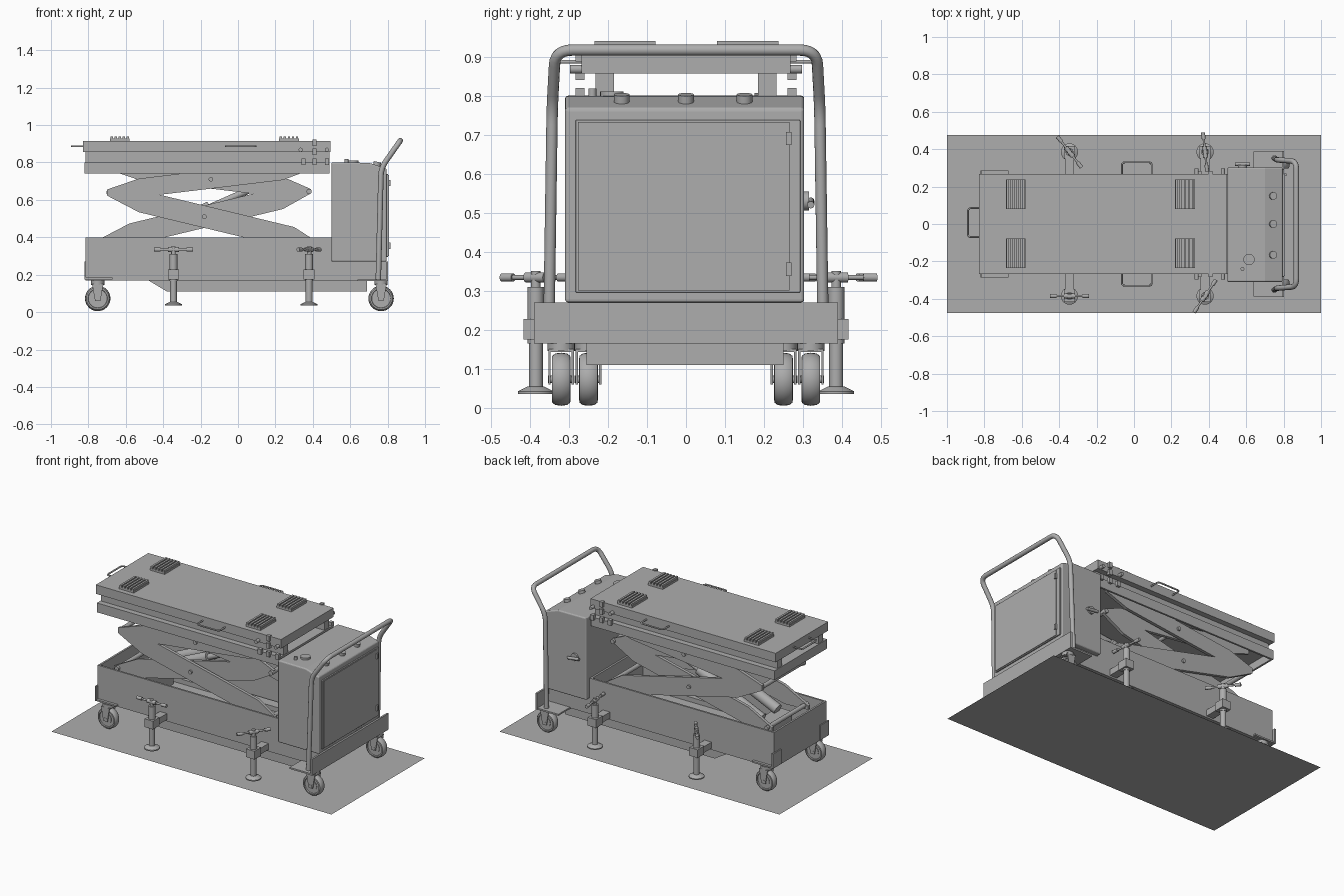
import bpy, bmesh, math
from mathutils import Vector, Matrix

if "Cube" in bpy.data.objects:
    bpy.data.objects.remove(bpy.data.objects["Cube"])

grey = bpy.data.materials.new("plain_grey")
grey.diffuse_color = (0.42, 0.42, 0.42, 1)
grey.use_nodes = True
grey.node_tree.nodes["Principled BSDF"].inputs["Base Color"].default_value = grey.diffuse_color


def finish(name, bm, bevel=0, smooth=False):
    bmesh.ops.recalc_face_normals(bm, faces=bm.faces[:])
    me = bpy.data.meshes.new(name)
    bm.to_mesh(me)
    bm.free()
    me.materials.append(grey)
    ob = bpy.data.objects.new(name, me)
    bpy.context.collection.objects.link(ob)
    if bevel:
        m = ob.modifiers.new("bevel", 'BEVEL')
        m.width, m.segments = bevel, 3
    if smooth:
        bpy.ops.object.select_all(action='DESELECT')
        ob.select_set(True)
        bpy.context.view_layer.objects.active = ob
        bpy.ops.object.shade_smooth_by_angle(angle=math.radians(40))
    return ob


def box(name, x, y, z, bevel=0):
    bm = bmesh.new()
    size = (x[1] - x[0], y[1] - y[0], z[1] - z[0])
    mid = ((x[0] + x[1]) / 2, (y[0] + y[1]) / 2, (z[0] + z[1]) / 2)
    bmesh.ops.create_cube(bm, size=1, matrix=Matrix.Translation(mid) @ Matrix.Diagonal((*size, 1)))
    return finish(name, bm, bevel)


def rod(name, a, b, r, r2=None, seg=24):
    a, b = Vector(a), Vector(b)
    d = b - a
    mat = Matrix.Translation((a + b) / 2) @ d.to_track_quat('Z', 'Y').to_matrix().to_4x4()
    bm = bmesh.new()
    bmesh.ops.create_cone(bm, cap_ends=True, segments=seg, radius1=r,
                          radius2=r if r2 is None else r2, depth=d.length, matrix=mat)
    return finish(name, bm, smooth=True)


def profile(name, pts, y0, y1, bevel=0):
    """Outline in x and z, extruded along y."""
    bm = bmesh.new()
    f = bm.faces.new([bm.verts.new((x, y0, z)) for x, z in pts])
    g = bmesh.ops.extrude_face_region(bm, geom=[f])
    bmesh.ops.translate(bm, vec=(0, y1 - y0, 0),
                        verts=[v for v in g['geom'] if isinstance(v, bmesh.types.BMVert)])
    return finish(name, bm, bevel)


def lathe(name, prof, center, axis='Z', seg=32):
    """Radius and height profile, spun round an axis."""
    bm = bmesh.new()
    vs = [bm.verts.new((r, 0, h)) for r, h in prof]
    es = [bm.edges.new(p) for p in zip(vs, vs[1:])]
    bmesh.ops.spin(bm, geom=vs + es, axis=(0, 0, 1), cent=(0, 0, 0), angle=2 * math.pi, steps=seg)
    bmesh.ops.remove_doubles(bm, verts=bm.verts[:], dist=1e-5)
    rot = Matrix.Rotation(math.pi / 2, 4, 'X') if axis == 'Y' else Matrix()
    bmesh.ops.transform(bm, verts=bm.verts[:], matrix=Matrix.Translation(center) @ rot)
    return finish(name, bm, smooth=True)


def tube(name, pts, r, fillet):
    """Bent pipe with rounded corners."""
    pts = [Vector(p) for p in pts]
    path = [pts[0]]
    for a, p, b in zip(pts, pts[1:], pts[2:]):
        s, e = p + (a - p).normalized() * fillet, p + (b - p).normalized() * fillet
        path += [s.lerp(p, t).lerp(p.lerp(e, t), t) for t in (0, .17, .33, .5, .67, .83, 1)]
    path.append(pts[-1])
    cu = bpy.data.curves.new(name, 'CURVE')
    cu.dimensions, cu.bevel_depth, cu.bevel_resolution, cu.use_fill_caps = '3D', r, 4, True
    sp = cu.splines.new('POLY')
    sp.points.add(len(path) - 1)
    for q, v in zip(sp.points, path):
        q.co = (*v, 1)
    cu.materials.append(grey)
    ob = bpy.data.objects.new(name, cu)
    bpy.context.collection.objects.link(ob)
    bpy.ops.object.select_all(action='DESELECT')
    ob.select_set(True)
    bpy.context.view_layer.objects.active = ob
    bpy.ops.object.convert(target='MESH')


# Ground sheet
bm = bmesh.new()
bmesh.ops.create_grid(bm, x_segments=1, y_segments=1, size=1, matrix=Matrix.Diagonal((1, .475, 1, 1)))
finish("floor_sheet", bm)

# Open chassis tray, rear deck and belly box
W = .268
box("tray_floor", (-.815, .8), (-W, W), (.17, .19))
for s in (-1, 1):
    ys = sorted((s * W, s * (W - .012)))
    box("tray_side", (-.815, .5), ys, (.17, .4))
    box("rear_side", (.5, .8), ys, (.17, .27))
box("tray_end", (-.815, -.803), (-W, W), (.17, .4))
box("tray_rear_wall", (.488, .5), (-W, W), (.17, .4))
profile("belly_box", [(-.48, .17), (-.38, .11), (.69, .11), (.69, .17)], -.255, .25)
box("rear_wheel_shelf", (.64, .8), (-.388, .388), (.165, .175))
box("rear_apron", (.79, .802), (-.39, .39), (.165, .27))
for s in (-1, 1):
    box("front_wheel_bracket", (-.82, -.67), sorted((s * .268, s * .285)), (.175, .185))
    box("front_corner_plate", (-.822, -.812), sorted((s * .2, s * .287)), (.175, .27))

# Casters
TIRE = [(.03, -.017), (.05, -.017), (.052, -.024), (.06, -.023), (.066, -.015), (.068, 0),
        (.066, .015), (.06, .023), (.052, .024), (.05, .017), (.03, .017)]
for x, y in ((-.75, .25), (.765, .32)):
    for s in (-1, 1):
        c = (x, s * y, .073)
        lathe("caster_tire", TIRE, c, 'Y')
        rod("caster_hub", (x, c[1] - .02, .073), (x, c[1] + .02, .073), .034)
        rod("caster_axle", (x, c[1] - .034, .073), (x, c[1] + .034, .073), .01)
        rod("caster_swivel", (x, c[1], .145), (x, c[1], .17), .035)
        for t in (-1, 1):
            profile("caster_fork", [(x - .03, .15), (x - .014, .06), (x + .014, .06), (x + .03, .15)],
                    c[1] + t * .03 - .003, c[1] + t * .03 + .003)
        box("caster_crown", (x - .03, x + .03), (c[1] - .033, c[1] + .033), (.143, .15))

# Stabiliser jacks: foot, screw post, sleeve, clamp, tee handle
FOOT = [(0, .035), (.046, .035), (.046, .042), (.03, .05), (.02, .055), (0, .055)]
for x, s, ang in ((-.345, 1, -52), (.38, 1, -84), (-.345, -1, 0), (.38, -1, 56)):
    y = s * .385
    lathe("jack_foot", FOOT, (x, y, 0))
    rod("jack_post", (x, y, .045), (x, y, .18), .018)
    rod("jack_sleeve", (x, y, .165), (x, y, .31), .021)
    rod("jack_screw", (x, y, .31), (x, y, .35), .012)
    box("jack_clamp", (x - .03, x + .03), sorted((s * .35, s * .417)), (.175, .228))
    box("jack_arm", (x - .025, x + .025), sorted((s * .26, s * .36)), (.18, .22))
    d = Vector((math.cos(math.radians(ang)), math.sin(math.radians(ang)), 0))
    c = Vector((x, y, .334))
    rod("jack_handle", c - d * .1, c + d * .1, .006)
    rod("jack_handle_boss", c - d * .03, c + d * .03, .013)
    for t in (-1, 1):
        rod("jack_grip", c + d * t * .07, c + d * t * .105, .0105)

# Scissor arms: wide bars with chamfered ends
def arm(name, px, pz, slope, x0, x1, y, h=.06):
    m = lambda x, o: (x, pz + (x - px) * slope + o)
    pts = [m(x0, -.012), m(x0 + .17, -h), m(x1 - .15, -h), m(x1, -.012),
           m(x1, .012), m(x1 - .12, h), m(x0 + .17, h), m(x0, .012)]
    for s in (-1, 1):
        profile(name, pts, s * y - .01, s * y + .01)


arm("lower_outer_arm", -.18, .51, -.24, -.70, .42, .215)
arm("lower_inner_arm", -.18, .51, .24, -.75, .39, .185)
arm("upper_outer_arm", -.145, .71, .12, -.70, .39, .215, .05)
arm("upper_inner_arm", -.145, .71, -.12, -.70, .39, .185, .05)
for x, z in ((-.18, .51), (-.145, .71)):
    rod("pivot_pin", (x, -.235, z), (x, .235, z), .012)
for x, z in ((-.69, .64), (.38, .645), (-.72, .38), (.40, .375)):
    rod("cross_bar", (x, -.21, z), (x, .21, z), .014)
for y in (-.08, .08):
    rod("ram_cylinder", (-.6, y, .36), (-.15, y, .56), .033)
    rod("ram_piston", (-.15, y, .56), (.1, y, .67), .018)
box("ram_mount", (-.66, -.56), (-.14, .14), (.19, .34))
for s in (-1, 1):
    box("roller_rail", (-.8, .48), sorted((s * .17, s * .235)), (.19, .22))

# Lift platform: hollow lower frame, spacer rails, top slab
box("frame_top", (-.82, .49), (-W, W), (.79, .80))
for s in (-1, 1):
    box("frame_side", (-.82, .49), sorted((s * W, s * (W - .012))), (.74, .8))
    box("spacer_rail", (-.815, .488), sorted((s * .185, s * .232)), (.8, .857))
for x in (-.82, .478):
    box("frame_end", (x, x + .012), (-W, W), (.74, .8))
box("top_slab", (-.828, .495), (-W, W), (.857, .915))

# Ridged rubber pads
for x in (-.685, .22):
    for y in (-.235, .08):
        box("pad_base", (x, x + .105), (y, y + .157), (.915, .927))
        for i in range(5):
            rx = x + .003 + i * .0215
            box("pad_rib", (rx, rx + .013), (y, y + .157), (.927, .94))

# Grab handles and latch studs on the slab
for s in (-1, 1):
    tube("side_handle", [(-.065, s * .26, .887), (-.065, s * .33, .887), (.095, s * .33, .887),
                         (.095, s * .26, .887)], .005, .018)
    for x, z in ((.35, .803), (.41, .803), (.475, .803), (.41, .857), (.41, .905)):
        box("latch_stud", (x - .011, x + .011), sorted((s * .26, s * .283)), (z - .017, z + .017))
    for x in (.335, .475):
        rod("latch_pin", (x, s * .26, .868), (x, s * .297, .868), .011)
tube("end_handle", [(-.82, .085, .887), (-.888, .085, .887), (-.888, -.07, .887),
                    (-.82, -.07, .887)], .005, .018)

# Control cabinet with door, hinges and pull
profile("cabinet", [(.5, .27), (.795, .27), (.795, .768), (.7, .798), (.5, .8)], -.31, .303, .008)
box("door_panel", (.79, .803), (-.283, .293), (.295, .738), .003)
box("door_inner_panel", (.8, .807), (-.277, .265), (.301, .732))
for z in (.355, .69):
    box("door_hinge", (.8, .815), (.257, .27), (z - .017, z + .017))
tube("door_pull", [(.8, -.24, .49), (.8, -.225, .49), (.8, -.225, .555), (.8, -.24, .555)], .004, .004)

# Buttons, filler cap and side lock
for y in (-.165, 0, .15):
    rod("button", (.74, y, .775), (.746, y, .803), .02)
rod("filler_cap", (.615, -.19, .798), (.615, -.19, .811), .03)
rod("cap_stem", (.58, -.24, .798), (.58, -.24, .818), .01)
rod("lock_boss", (.58, .3, .53), (.58, .315, .53), .024)
rod("lock_bar", (.54, .32, .53), (.62, .32, .52), .009)

# Push bar
tube("push_bar", [(.75, -.352, .17), (.765, -.343, .77), (.868, -.335, .917),
                  (.868, .335, .917), (.765, .343, .77), (.75, .352, .17)], .0145, .045)
